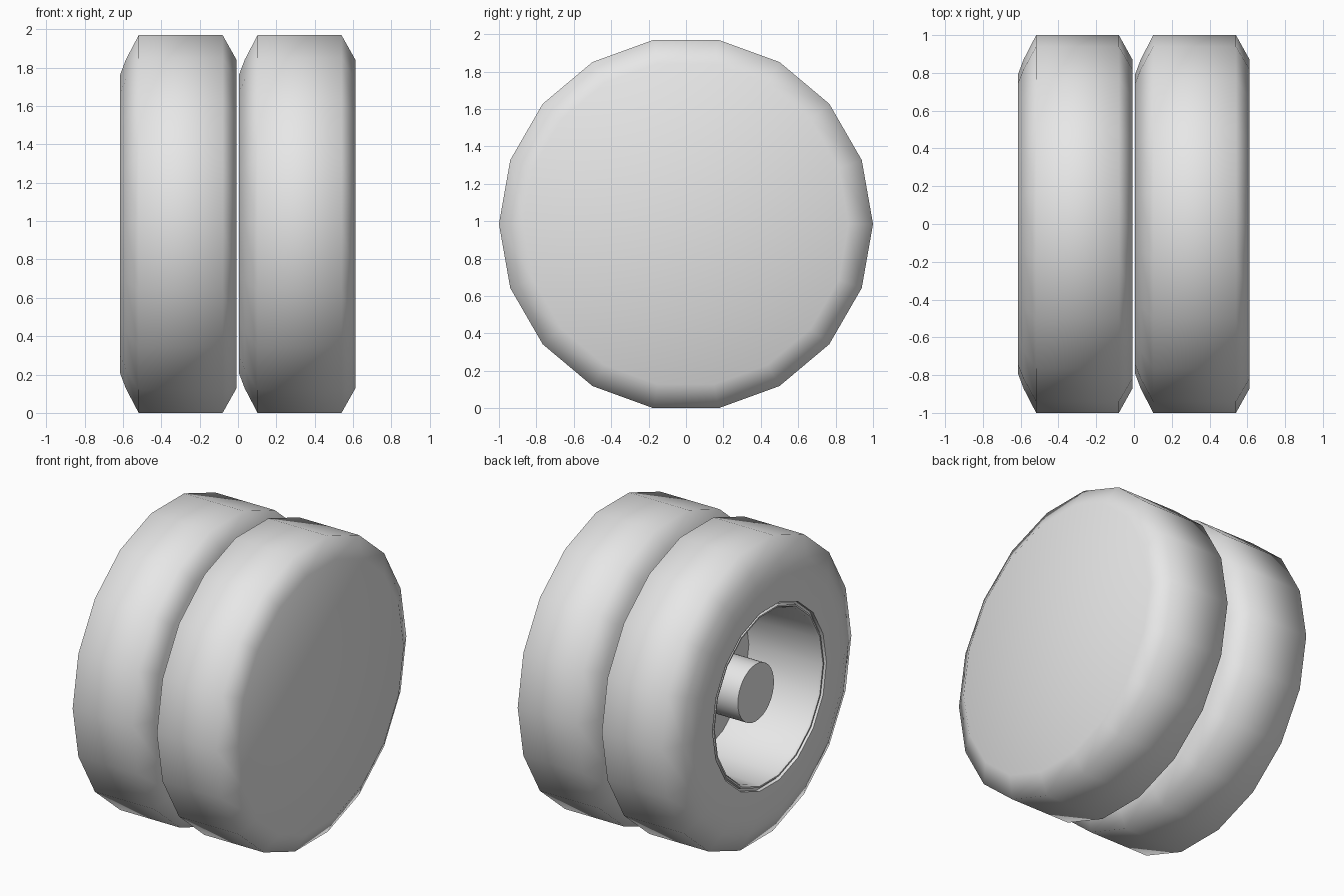
import bpy
import bmesh
from math import cos, sin, pi, radians

cube = bpy.data.objects.get("Cube")
if cube:
    bpy.data.objects.remove(cube, do_unlink=True)

# One plain grey for everything
grey = bpy.data.materials.new("plain_grey")
grey.use_nodes = True
colour = (0.8, 0.8, 0.8, 1)
grey.diffuse_color = colour
grey.node_tree.nodes["Principled BSDF"].inputs["Base Color"].default_value = colour

AXLE_HEIGHT = cos(radians(10))  # flat facet of the tread rests on the ground
SPACING = 0.62


def lathe(name, profile, sides, x, sharp_angle, cap_end=False):
    """Revolve (x, radius) points about the axle line."""
    bm = bmesh.new()
    rings = []
    for px, r in profile:
        rings.append([bm.verts.new((px, r * cos(2 * pi * i / sides), r * sin(2 * pi * i / sides)))
                      for i in range(sides)])
    for a, b in zip(rings, rings[1:]):
        for i in range(sides):
            j = (i + 1) % sides
            bm.faces.new((a[i], a[j], b[j], b[i])).smooth = True
    if cap_end:
        bm.faces.new(rings[-1]).smooth = False
    bmesh.ops.recalc_face_normals(bm, faces=bm.faces)
    # Open shells: make the first band face the way the profile was drawn
    bm.faces.ensure_lookup_table()
    first = bm.faces[0]
    (x0, r0), (x1, r1) = profile[0], profile[1]
    c = first.calc_center_median()
    radial = (first.normal.y * c.y + first.normal.z * c.z) * (x1 - x0)
    if radial - first.normal.x * (r1 - r0) < 0:
        bmesh.ops.reverse_faces(bm, faces=bm.faces)
    mesh = bpy.data.meshes.new(name)
    bm.to_mesh(mesh)
    bm.free()
    mesh.set_sharp_from_angle(angle=radians(sharp_angle))
    mesh.materials.append(grey)
    obj = bpy.data.objects.new(name, mesh)
    obj.location = (x, 0, AXLE_HEIGHT)
    bpy.context.collection.objects.link(obj)
    return obj


# Profiles measured from the open face of a wheel
tyre = [(0, 0.6), (0, 0.79), (0.03, 0.87), (0.097, 1), (0.535, 1), (0.607, 0.87)]
rim = [(0.53, 0.54), (0.02, 0.56), (0.005, 0.57), (0.005, 0.58), (0.025, 0.585), (0.025, 0.6), (0, 0.6)]
plate = [(0.53, 0.02), (0.53, 0.54)]
hub = [(0.53, 0.19), (0.1, 0.19)]

for side, x in (("right", -0.615), ("left", -0.615 + SPACING)):
    lathe(side + "_tyre", tyre, 18, x, 70, cap_end=True)
    lathe(side + "_rim", rim, 18, x, 40)
    lathe(side + "_rim_back_plate", plate, 18, x, 40)
    lathe(side + "_hub", list(hub), 32, x, 40, cap_end=True)
